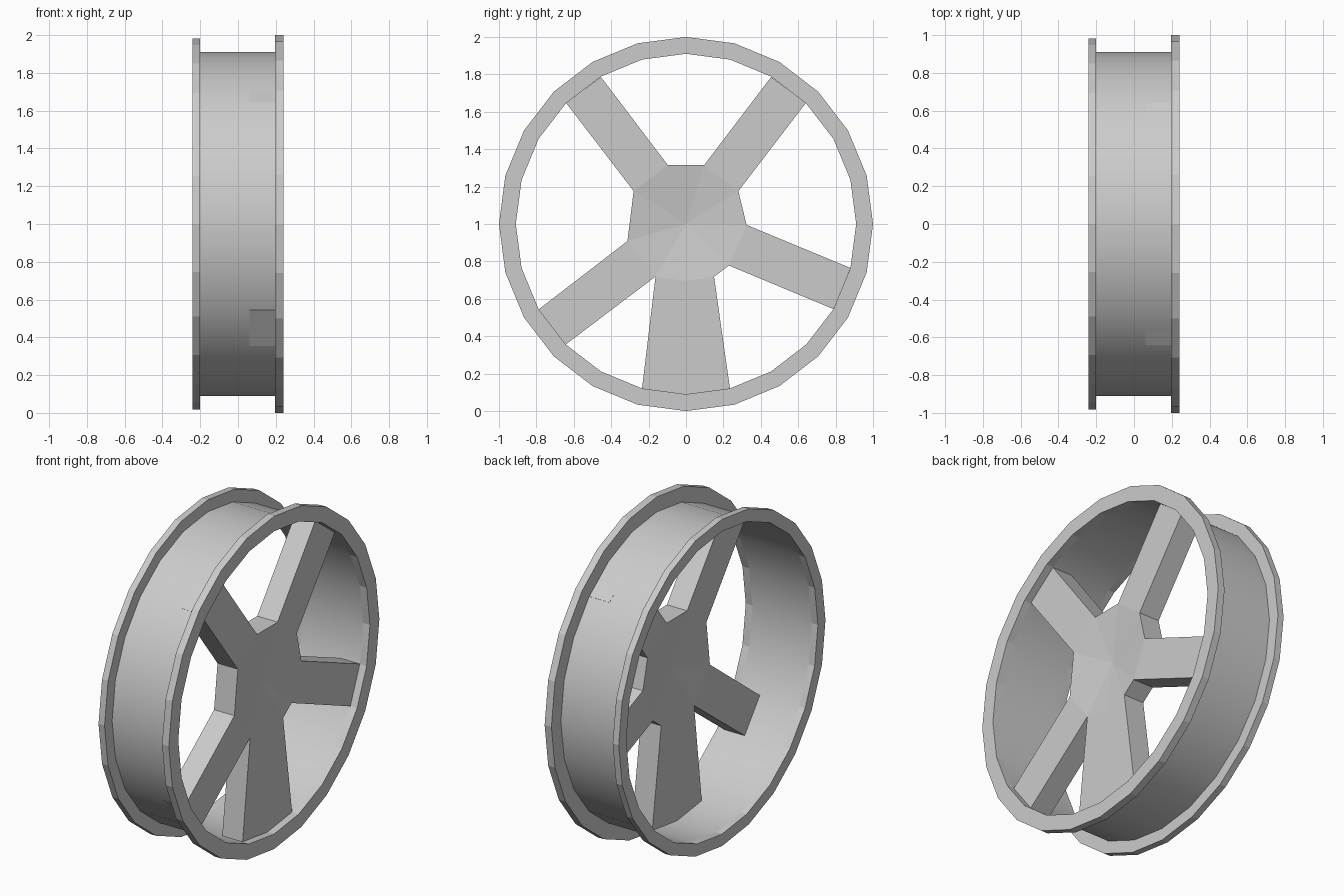
import bpy, bmesh, math

if "Cube" in bpy.data.objects:
    bpy.data.objects.remove(bpy.data.objects["Cube"])

SIDES = 24
ZC = 1.0            # axle height
RIM_R = 0.91


def finish(bm, name, smooth=False):
    bmesh.ops.recalc_face_normals(bm, faces=bm.faces[:])
    mesh = bpy.data.meshes.new(name)
    bm.to_mesh(mesh)
    bm.free()
    for p in mesh.polygons:
        p.use_smooth = smooth
    ob = bpy.data.objects.new(name, mesh)
    bpy.context.collection.objects.link(ob)
    return ob


def revolve(name, profile, closed, smooth=False):
    """Spin (x, radius) points around the axle."""
    bm = bmesh.new()
    rings = []
    for x, r in profile:
        rings.append([bm.verts.new((x, r * math.sin(2 * math.pi * i / SIDES),
                                    ZC + r * math.cos(2 * math.pi * i / SIDES)))
                      for i in range(SIDES)])
    n = len(rings)
    for k in range(n if closed else n - 1):
        a, b = rings[k], rings[(k + 1) % n]
        for i in range(SIDES):
            j = (i + 1) % SIDES
            bm.faces.new((a[i], a[j], b[j], b[i]))
    return finish(bm, name, smooth)


def flange(name, x0, x1, r):
    return revolve(name, [(x0, RIM_R), (x0, r), (x1, r), (x1, RIM_R)], True)


# rim barrel and its two flanges
revolve("rim_barrel", [(-0.20, RIM_R), (0.195, RIM_R)], False, smooth=True)
flange("inner_flange", -0.24, -0.20, 0.982)
flange("outer_flange", 0.195, 0.24, 1.0)

# hub corners (y, z from axle), clockwise from upper left
hub = [(-0.097, 0.315), (0.097, 0.315), (0.28, 0.176), (0.324, -0.005),
       (0.23, -0.222), (0.15, -0.282), (0.0, -0.305), (-0.163, -0.281),
       (-0.313, -0.091), (-0.28, 0.176)]

# spoke tips, keyed by the hub corner each spoke starts from
tips = {1: [(0.455, 0.786), (0.641, 0.647)],
        3: [(0.879, -0.235), (0.788, -0.455)],
        5: [(0.235, -0.879), (0.0, -0.91), (-0.235, -0.879)],
        7: [(-0.644, -0.645), (-0.788, -0.457)],
        9: [(-0.641, 0.647), (-0.455, 0.786)]}


def star_layer(bm, x, centre_x):
    """One face of the spoke star with a dished centre; returns its outline."""
    def vert(p):
        return bm.verts.new((x, p[0], ZC + p[1]))
    h = [vert(p) for p in hub]
    centre = bm.verts.new((centre_x, 0, ZC))
    outline = []
    for i, v in enumerate(h):
        bm.faces.new((centre, v, h[(i + 1) % len(h)]))
        if i != 6:
            outline.append(v)
        if i in tips:
            t = [vert(p) for p in tips[i]]
            inner = [v, h[6], h[7]] if i == 5 else [v, h[(i + 1) % len(h)]]
            for k in range(len(t) - 1):
                bm.faces.new((inner[k], t[k], t[k + 1], inner[k + 1]))
            outline += t
    return outline


# hub and five spokes
bm = bmesh.new()
front = star_layer(bm, 0.195, 0.155)
back = star_layer(bm, 0.06, 0.10)
for i in range(len(front)):
    j = (i + 1) % len(front)
    bm.faces.new((front[i], front[j], back[j], back[i]))
finish(bm, "hub_and_spokes")
